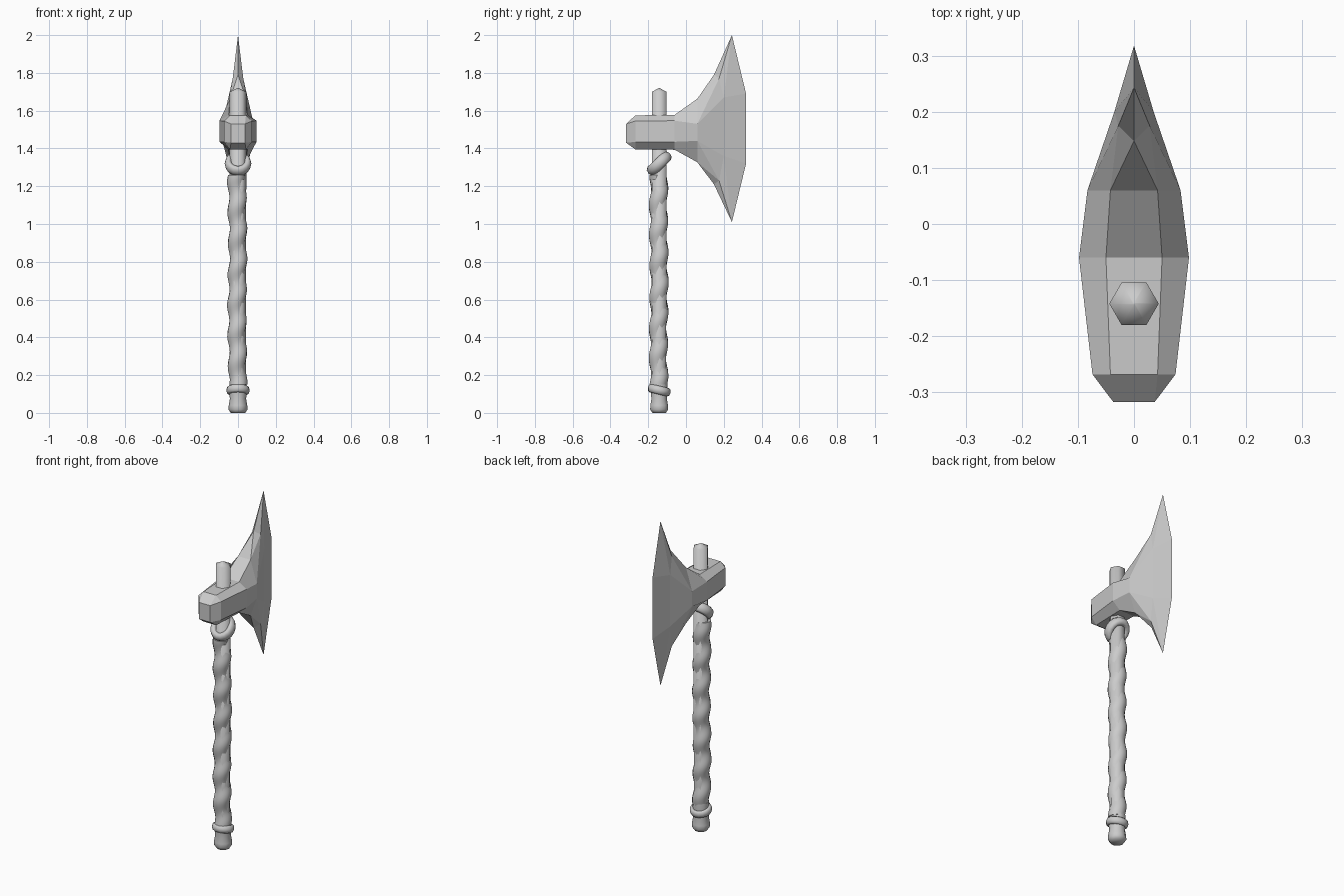
import bpy, bmesh, math
from mathutils import Matrix, Vector

cube = bpy.data.objects.get("Cube")
if cube:
    bpy.data.objects.remove(cube, do_unlink=True)

grey = bpy.data.materials.new("plain_grey")
grey.use_nodes = True
grey.diffuse_color = (0.6, 0.6, 0.6, 1)
grey.node_tree.nodes["Principled BSDF"].inputs["Base Color"].default_value = (0.6, 0.6, 0.6, 1)


def finish(name, bm, smooth=False):
    bmesh.ops.remove_doubles(bm, verts=bm.verts, dist=0.0005)
    bmesh.ops.recalc_face_normals(bm, faces=bm.faces)
    mesh = bpy.data.meshes.new(name)
    bm.to_mesh(mesh)
    bm.free()
    mesh.materials.append(grey)
    obj = bpy.data.objects.new(name, mesh)
    bpy.context.collection.objects.link(obj)
    if smooth:
        bpy.ops.object.select_all(action='DESELECT')
        obj.select_set(True)
        bpy.context.view_layer.objects.active = obj
        bpy.ops.object.shade_smooth_by_angle(angle=math.radians(65))
    return obj


def loft(bm, rings, caps=(True, True)):
    loops = [[bm.verts.new(p) for p in ring] for ring in rings]
    n = len(loops[0])
    for a, b in zip(loops, loops[1:]):
        for i in range(n):
            j = (i + 1) % n
            bm.faces.new((a[i], a[j], b[j], b[i]))
    for cap, loop in zip(caps, (loops[0], loops[-1])):
        if cap:
            bm.faces.new(loop)


# Axe head: eight-sided socket, then a flared blade
def section(y, top, side, flat_hi, flat_lo, side_hi, side_lo):
    right = [(top, flat_hi), (side, side_hi), (side, side_lo), (top, flat_lo)]
    ring = right + [(-x, z) for x, z in reversed(right)]
    return [(x, y, z) for x, z in ring]


bm = bmesh.new()
loft(bm, [
    section(-0.317, 0.037, 0.037, 1.53, 1.43, 1.53, 1.43),
    section(-0.268, 0.042, 0.074, 1.575, 1.395, 1.545, 1.435),
    section(-0.06, 0.05, 0.098, 1.578, 1.393, 1.547, 1.435),
    section(0.06, 0.042, 0.083, 1.663, 1.327, 1.53, 1.44),
], caps=(True, False))

# Blade corners: x, y, upper z, lower z
corners = {
    "root": (0.042, 0.06, 1.663, 1.327), "cheek": (0.083, 0.06, 1.53, 1.44),
    "spine": (0, 0.148, 1.79, 1.21), "shoulder": (0.028, 0.175, 1.77, 1.23),
    "bevel": (0.035, 0.2, 1.67, 1.36), "tip": (0, 0.243, 2.0, 1.01),
    "edge": (0, 0.318, 1.69, 1.32),
}


def corner(name, sx, low):
    x, y, hi, lo = corners[name]
    return bm.verts.new((sx * x, y, lo if low else hi))


for sx in (1, -1):
    for low in (False, True):
        for tri in ("root spine shoulder", "root shoulder cheek", "cheek shoulder bevel",
                    "shoulder spine tip", "shoulder tip bevel", "bevel tip edge"):
            bm.faces.new([corner(n, sx, low) for n in tri.split()])
    for a, b in (("cheek", "bevel"), ("bevel", "edge")):
        bm.faces.new([corner(a, sx, False), corner(b, sx, False),
                      corner(b, sx, True), corner(a, sx, True)])
for low in (False, True):
    bm.faces.new([corner("root", 1, low), corner("spine", 1, low), corner("root", -1, low)])
finish("axe_head", bm)

# Handle core: six-sided stick with a low pointed top
AXIS_Y = -0.142


def circle(r, z, n, cx=0.0):
    return [(cx + r * math.cos(math.tau * i / n), AXIS_Y + r * math.sin(math.tau * i / n), z)
            for i in range(n)]


bm = bmesh.new()
loft(bm, [circle(0.043, 0.1, 6), circle(0.044, 1.7, 6), circle(0.002, 1.72, 6)])
finish("handle_core", bm, True)

# Grip: wound wrapping whose ridge climbs around the handle
bm = bmesh.new()
SIDES, STEPS, PITCH = 14, 100, 0.163
rings = []
for k in range(STEPS + 1):
    z = 0.15 + 1.11 * k / STEPS
    ring = []
    for i in range(SIDES):
        a = math.tau * i / SIDES
        wave = math.cos(math.tau * z / PITCH - a)
        r = 0.046 + 0.006 * wave + 0.002 * math.sin(9 * z + a)
        ring.append((-0.004 + r * math.cos(a), AXIS_Y - 0.002 + r * math.sin(a), z))
    rings.append(ring)
loft(bm, rings)
finish("grip_wrap", bm, True)

# Pommel: rounded foot below the lowest band
bm = bmesh.new()
profile = [(0.038, 0), (0.05, 0.018), (0.049, 0.04), (0.043, 0.075), (0.046, 0.1),
           (0.045, 0.17)]
loft(bm, [circle(r, z, 10) for r, z in profile])
finish("pommel", bm, True)


# Tilted bands at both ends of the grip
def band(name, z, tilt, major, minor, stretch):
    bm = bmesh.new()
    place = (Matrix.Translation((0, AXIS_Y, z)) @ Matrix.Rotation(math.radians(tilt), 4, 'X')
             @ Matrix.Diagonal((1, stretch, 1, 1)))
    rings = []
    for i in range(17):
        a = math.tau * i / 16
        ring = []
        for j in range(8):
            b = math.tau * j / 8
            r = major + minor * math.cos(b)
            ring.append(place @ Vector((r * math.cos(a), r * math.sin(a),
                                        1.5 * minor * math.sin(b))))
        rings.append(ring)
    loft(bm, rings, caps=(False, False))
    finish(name, bm, True)


band("upper_band", 1.32, 44, 0.051, 0.02, 1.1)
band("lower_band", 0.12, -14, 0.047, 0.015, 1.0)
